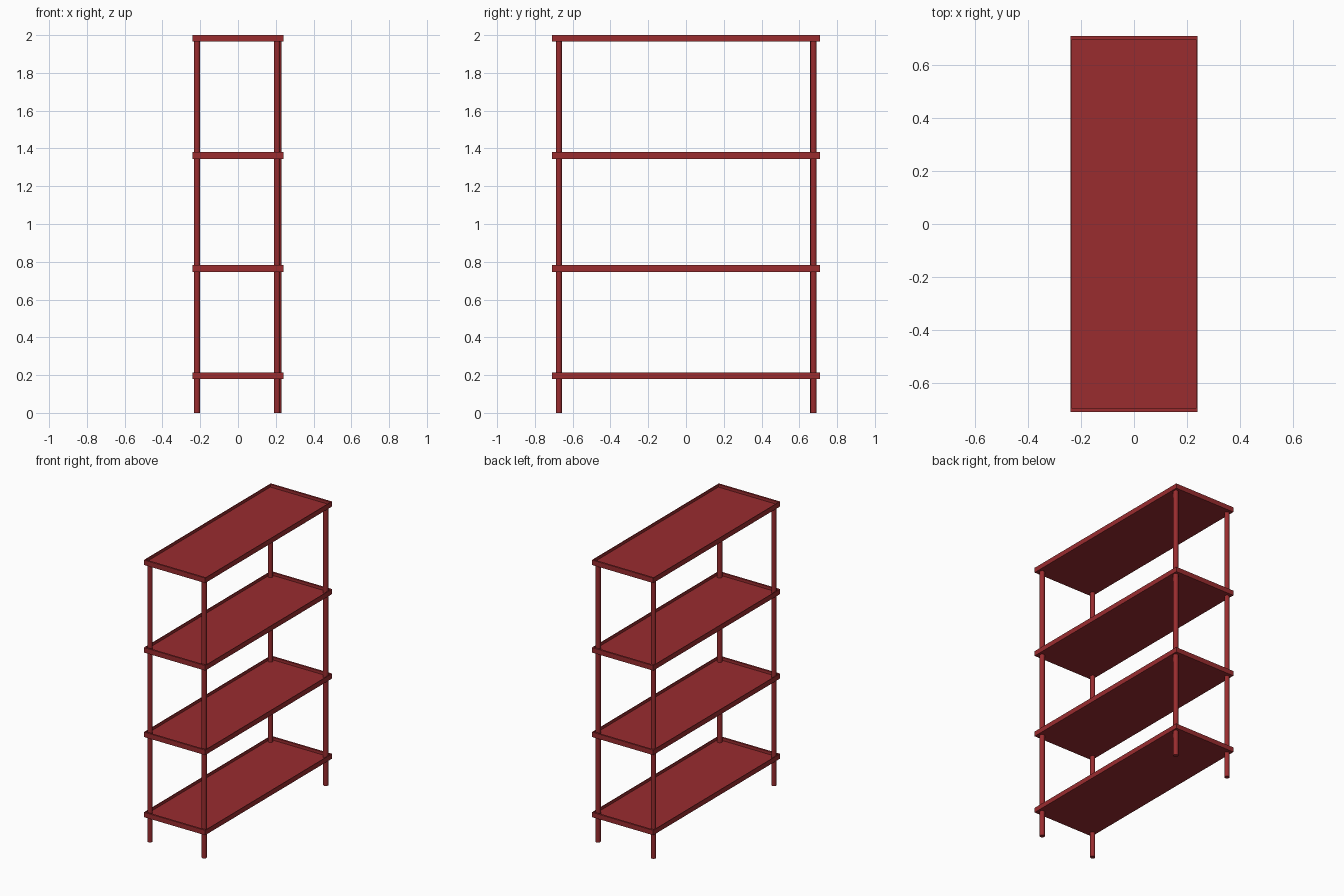
import bpy, bmesh
from mathutils import Matrix

if "Cube" in bpy.data.objects:
    bpy.data.objects.remove(bpy.data.objects["Cube"])

red = bpy.data.materials.new("red_paint")
red.diffuse_color = (0.32, 0.025, 0.028, 1)
red.use_nodes = True
red.node_tree.nodes["Principled BSDF"].inputs["Base Color"].default_value = red.diffuse_color

HX, HY = 0.24, 0.71          # half size of a shelf
RIM_X, RIM_Y = 0.005, 0.013  # lip thickness
LIP = 0.02                   # depth of the tray


def finish(name, bm):
    bmesh.ops.recalc_face_normals(bm, faces=bm.faces)
    me = bpy.data.meshes.new(name)
    bm.to_mesh(me)
    bm.free()
    me.materials.append(red)
    ob = bpy.data.objects.new(name, me)
    bpy.context.collection.objects.link(ob)
    return ob


# Tray shelf: box with its top face inset and sunk
def shelf(name, z0, z1):
    bm = bmesh.new()
    size = Matrix.Diagonal((2 * HX, 2 * HY, z1 - z0, 1))
    bmesh.ops.create_cube(bm, size=1, matrix=Matrix.Translation((0, 0, (z0 + z1) / 2)) @ size)
    bm.normal_update()
    top = max(bm.faces, key=lambda f: f.calc_center_median().z)
    bmesh.ops.inset_region(bm, faces=[top], thickness=0.004)
    for v in top.verts:
        v.co.x = (HX - RIM_X) * (1 if v.co.x > 0 else -1)
        v.co.y = (HY - RIM_Y) * (1 if v.co.y > 0 else -1)
    sunk = bmesh.ops.extrude_discrete_faces(bm, faces=[top])["faces"][0]
    for v in sunk.verts:
        v.co.z -= LIP
    return finish(name, bm)


# Round post from the ground to the underside of the top tray
def post(name, x, y, height=1.972, radius=0.0165):
    bm = bmesh.new()
    bmesh.ops.create_cone(bm, cap_ends=True, segments=24, radius1=radius, radius2=radius,
                          depth=height, matrix=Matrix.Translation((x, y, height / 2)))
    for f in bm.faces:
        f.smooth = len(f.verts) == 4
    for e in bm.edges:
        e.smooth = all(len(f.verts) == 4 for f in e.link_faces)
    return finish(name, bm)


levels = [(0.18, 0.214), (0.747, 0.782), (1.345, 1.38), (1.965, 2.0)]
for i, (z0, z1) in enumerate(levels):
    shelf(f"shelf_{i + 1}", z0, z1)

post("front_left_post", -0.217, -0.673)
post("front_right_post", 0.207, -0.673)
post("back_left_post", -0.217, 0.673)
post("back_right_post", 0.215, 0.675)
